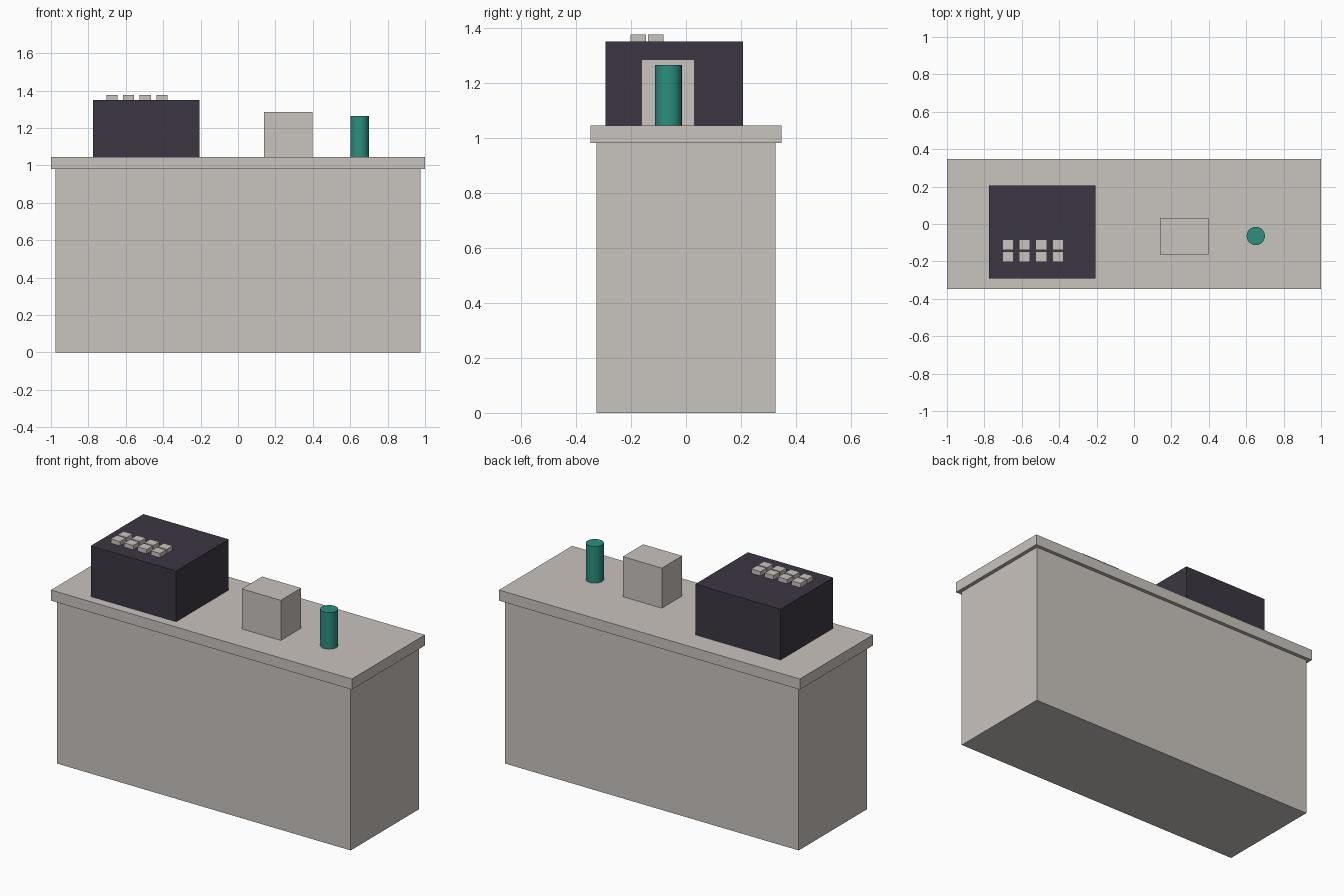
import bpy
import math

if "Cube" in bpy.data.objects:
    bpy.data.objects.remove(bpy.data.objects["Cube"])


def material(name, rgb):
    m = bpy.data.materials.new(name)
    m.diffuse_color = (*rgb, 1)
    m.use_nodes = True
    m.node_tree.nodes["Principled BSDF"].inputs["Base Color"].default_value = m.diffuse_color
    return m


stone = material("warm grey", (0.584, 0.546, 0.515))
dark = material("dark plum", (0.045, 0.037, 0.055))
teal = material("teal", (0.025, 0.275, 0.216))


def box(name, x, y, z, mat):
    """Box from (min, max) pairs on each axis."""
    spans = (x, y, z)
    bpy.ops.mesh.primitive_cube_add(size=1, location=[(a + b) / 2 for a, b in spans])
    ob = bpy.context.object
    ob.name = name
    ob.scale = [b - a for a, b in spans]
    bpy.ops.object.transform_apply(location=False, rotation=False, scale=True)
    ob.data.materials.append(mat)
    return ob


TOP = 1.045

# Counter body and overhanging worktop
box("counter_body", (-0.977, 0.977), (-0.325, 0.325), (0, 0.981), stone)
box("counter_top", (-1, 1), (-0.347, 0.347), (0.981, TOP), stone)

# Till with a 4 x 2 block of keys
box("till", (-0.774, -0.207), (-0.292, 0.207), (TOP, 1.35), dark)
for i in range(4):
    for j in range(2):
        cx, cy = -0.674 + 0.089 * i, -0.174 + 0.064 * j
        box(f"till_key_{i}_{j}", (cx - 0.03, cx + 0.03), (cy - 0.028, cy + 0.028),
            (1.35, 1.376), stone)

# Small box on the counter
box("counter_box", (0.139, 0.398), (-0.162, 0.031), (TOP, 1.286), stone)

# Teal cup
bpy.ops.mesh.primitive_cylinder_add(vertices=24, radius=0.049, depth=1.265 - TOP,
                                    location=(0.651, -0.064, (TOP + 1.265) / 2))
cup = bpy.context.object
cup.name = "cup"
cup.data.materials.append(teal)
bpy.ops.object.shade_smooth_by_angle(angle=math.radians(30))
